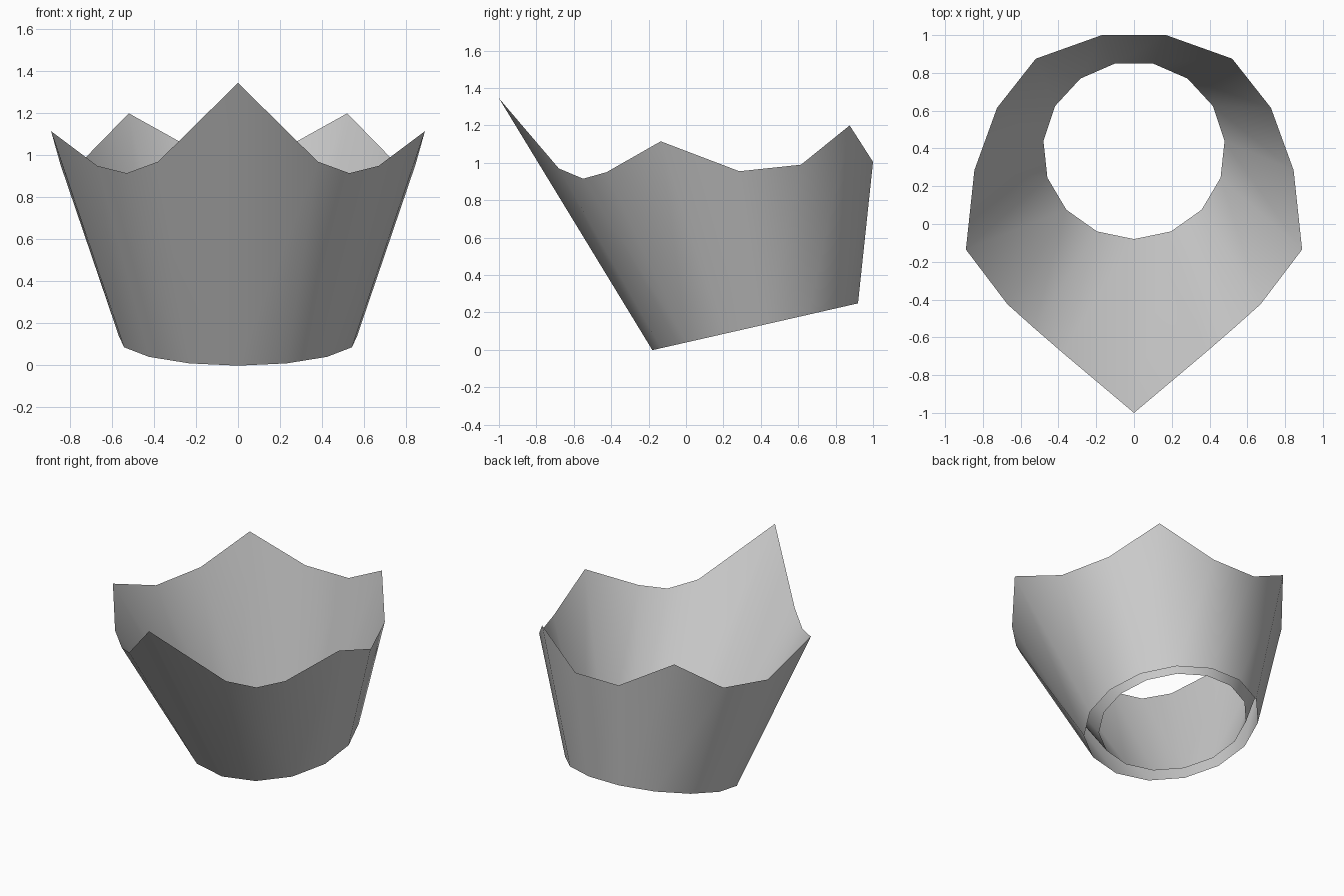
import bpy
import bmesh
import math

cube = bpy.data.objects.get("Cube")
if cube:
    bpy.data.objects.remove(cube, do_unlink=True)

SIDES = 15
TILT = 0.2275          # slope of the tilted base plane
FLATTEN = 0.975        # foreshortening of the tilted base circle

# Rim from the front peak round the left side to the back
RIM = [(0, -1, 1.345), (0.38, -0.68, 0.97), (0.67, -0.425, 0.95),
       (0.89, -0.135, 1.115), (0.845, 0.285, 0.955), (0.725, 0.615, 0.99),
       (0.52, 0.875, 1.2), (0.17, 1.0, 1.005)]
DIP = (0.53, -0.55, 0.915)   # extra low point between the front and side peaks


def mirrored(p):
    return (-p[0], p[1], p[2])


def base_ring(bm, radius, centre_y):
    ring = []
    for k in range(SIDES):
        a = math.tau * k / SIDES
        y = centre_y - radius * FLATTEN * math.cos(a)
        ring.append(bm.verts.new((radius * math.sin(a), y, 0.125 + TILT * (y - 0.376))))
    return ring


# Grey material
grey = bpy.data.materials.new("light grey")
colour = (0.6, 0.6, 0.6, 1)
grey.diffuse_color = colour
grey.use_nodes = True
for node in grey.node_tree.nodes:
    if node.type == 'BSDF_PRINCIPLED':
        node.inputs["Base Color"].default_value = colour

# Shared pointed rim
bm = bmesh.new()
rim = [bm.verts.new(p) for p in RIM + [mirrored(p) for p in RIM[:0:-1]]]
dips = {1: bm.verts.new(DIP), SIDES - 2: bm.verts.new(mirrored(DIP))}

# Outer and inner walls meet at the rim and stay open between their lower edges
for radius, centre_y, inward in ((0.57, 0.376, False), (0.482, 0.39, True)):
    base = base_ring(bm, radius, centre_y)
    for k in range(SIDES):
        n = (k + 1) % SIDES
        loop = [base[k], base[n], rim[n]]
        if k in dips:
            loop.append(dips[k])
        loop.append(rim[k])
        bm.faces.new(loop[::-1] if inward else loop)

mesh = bpy.data.meshes.new("crown_band")
bm.to_mesh(mesh)
bm.free()
mesh.materials.append(grey)
crown = bpy.data.objects.new("crown_band", mesh)
bpy.context.collection.objects.link(crown)

# Smooth walls with crisp rim
bpy.ops.object.select_all(action='DESELECT')
crown.select_set(True)
bpy.context.view_layer.objects.active = crown
bpy.ops.object.shade_smooth_by_angle(angle=math.radians(50))
